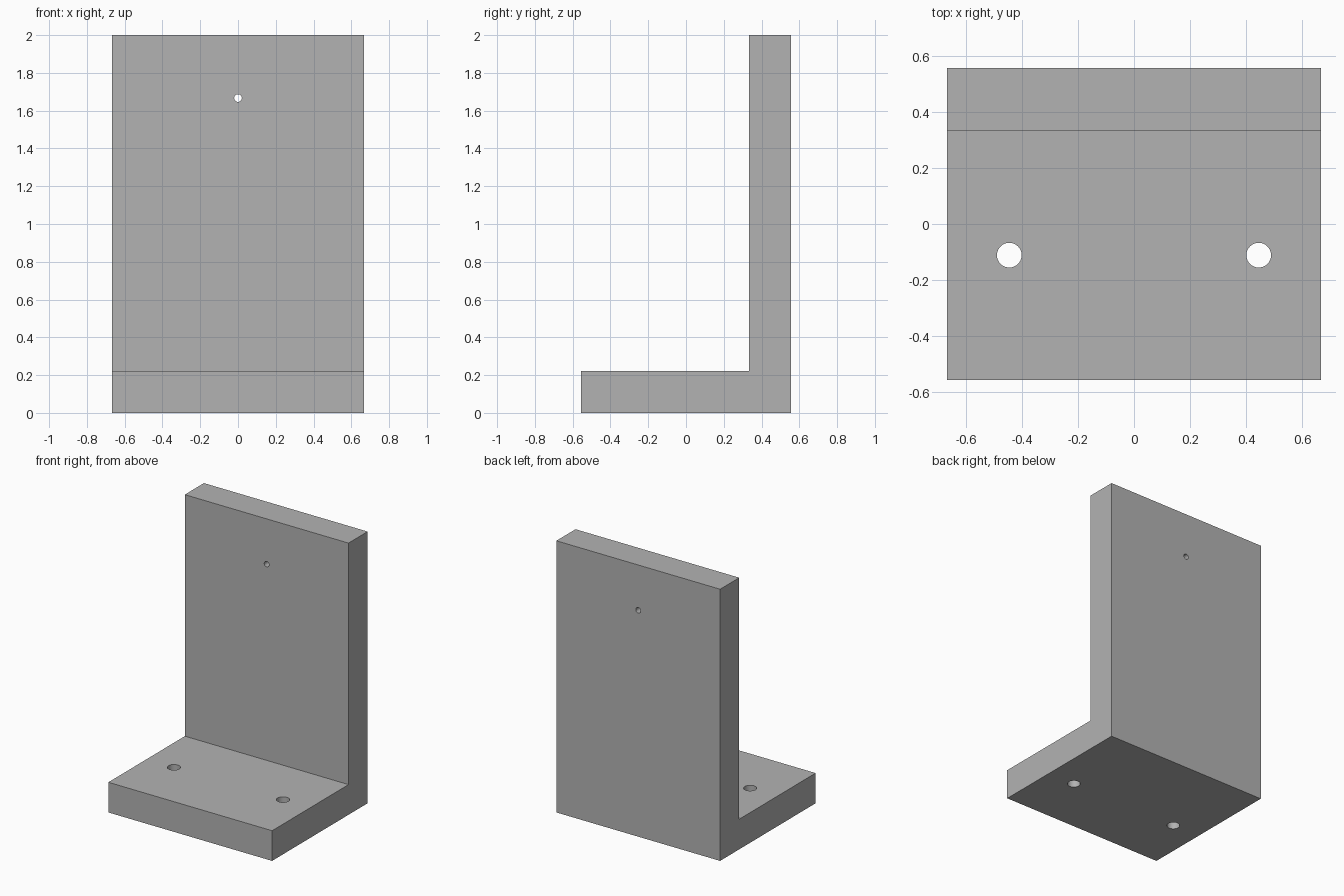
import bpy
import bmesh
from math import pi

cube = bpy.data.objects.get("Cube")
if cube:
    bpy.data.objects.remove(cube, do_unlink=True)

U = 1 / 9                      # design unit
W, D, H, T = 12 * U, 10 * U, 2.0, 2 * U

grey = bpy.data.materials.new("plain grey")
grey.use_nodes = True
colour = (0.45, 0.45, 0.45, 1)
grey.diffuse_color = colour
grey.node_tree.nodes["Principled BSDF"].inputs["Base Color"].default_value = colour

# L-shaped bracket: side profile extruded across the width
profile = [(-D / 2, 0), (D / 2, 0), (D / 2, H),
           (D / 2 - T, H), (D / 2 - T, T), (-D / 2, T)]
mesh = bpy.data.meshes.new("angle_bracket")
bm = bmesh.new()
face = bm.faces.new([bm.verts.new((-W / 2, y, z)) for y, z in profile])
side = bmesh.ops.extrude_face_region(bm, geom=[face])
verts = [g for g in side["geom"] if isinstance(g, bmesh.types.BMVert)]
bmesh.ops.translate(bm, verts=verts, vec=(W, 0, 0))
bmesh.ops.recalc_face_normals(bm, faces=bm.faces)
bm.to_mesh(mesh)
bm.free()
bracket = bpy.data.objects.new("angle_bracket", mesh)
bpy.context.collection.objects.link(bracket)
mesh.materials.append(grey)


def drill(name, radius, location, rotation=(0, 0, 0)):
    """Cut a round through hole in the bracket."""
    bpy.ops.mesh.primitive_cylinder_add(vertices=48, radius=radius, depth=2 * T,
                                        location=location, rotation=rotation)
    cutter = bpy.context.object
    cutter.name = name
    cutter.hide_render = True
    cutter.data.materials.append(grey)
    mod = bracket.modifiers.new(name, "BOOLEAN")
    mod.operation = "DIFFERENCE"
    mod.solver = "EXACT"
    mod.object = cutter
    bpy.ops.object.select_all(action="DESELECT")
    bracket.select_set(True)
    bpy.context.view_layer.objects.active = bracket
    bpy.ops.object.modifier_apply(modifier=mod.name)
    bpy.data.objects.remove(cutter, do_unlink=True)


# Two mounting holes in the base, one small hole in the upright
for label, s in (("left", 1), ("right", -1)):
    drill(label + "_base_hole", 0.044, (s * 4 * U, -U, T / 2))
drill("upright_hole", 0.02, (0, D / 2 - T / 2, 15 * U), (pi / 2, 0, 0))

bpy.ops.object.shade_smooth_by_angle()
